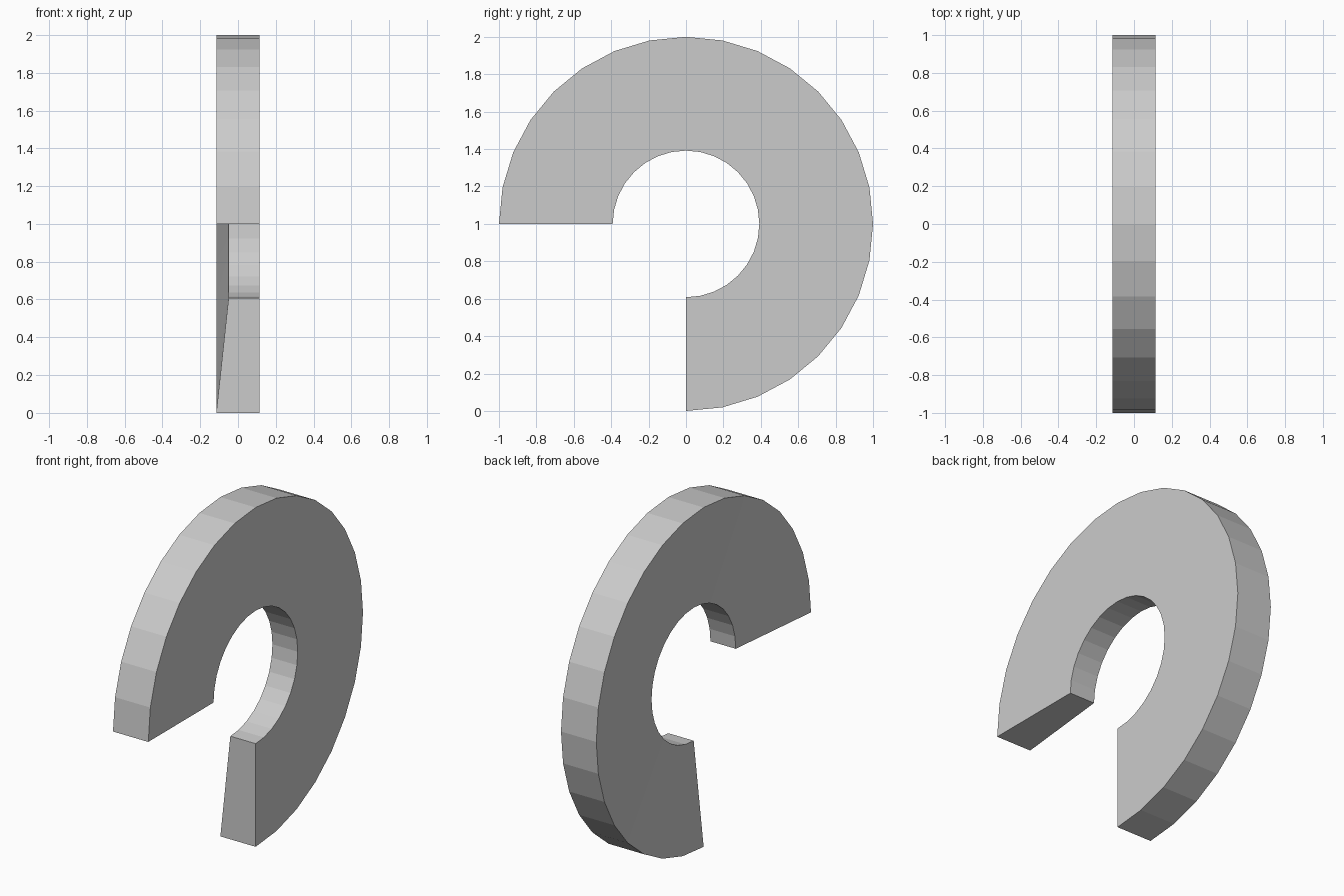
import bpy, bmesh
from math import radians
from mathutils import Matrix

if "Cube" in bpy.data.objects:
    bpy.data.objects.remove(bpy.data.objects["Cube"])

# Tapered cross-section (x, radius): the -x side slopes in toward the bore
profile = [(-0.115, 1.0), (0.115, 1.0), (0.115, 0.392), (-0.05, 0.392)]
centre = (0, 0, 1)

bm = bmesh.new()
# Start section at the -y end, swept over the top and round to the bottom
start = bm.faces.new([bm.verts.new((x, -r, 1)) for x, r in profile])
end = bmesh.ops.spin(bm, geom=[start] + start.edges[:] + start.verts[:],
                     cent=centre, axis=(1, 0, 0), angle=radians(-270),
                     steps=24, use_duplicate=False)
bmesh.ops.remove_doubles(bm, verts=bm.verts, dist=1e-5)

# Close the starting end if the sweep consumed its cap
open_edges = [e for e in bm.edges if e.is_boundary]
if open_edges:
    bmesh.ops.holes_fill(bm, edges=open_edges, sides=4)
bmesh.ops.recalc_face_normals(bm, faces=bm.faces)

mesh = bpy.data.meshes.new("open_ring")
bm.to_mesh(mesh)
bm.free()
ring = bpy.data.objects.new("open_ring", mesh)
bpy.context.collection.objects.link(ring)
